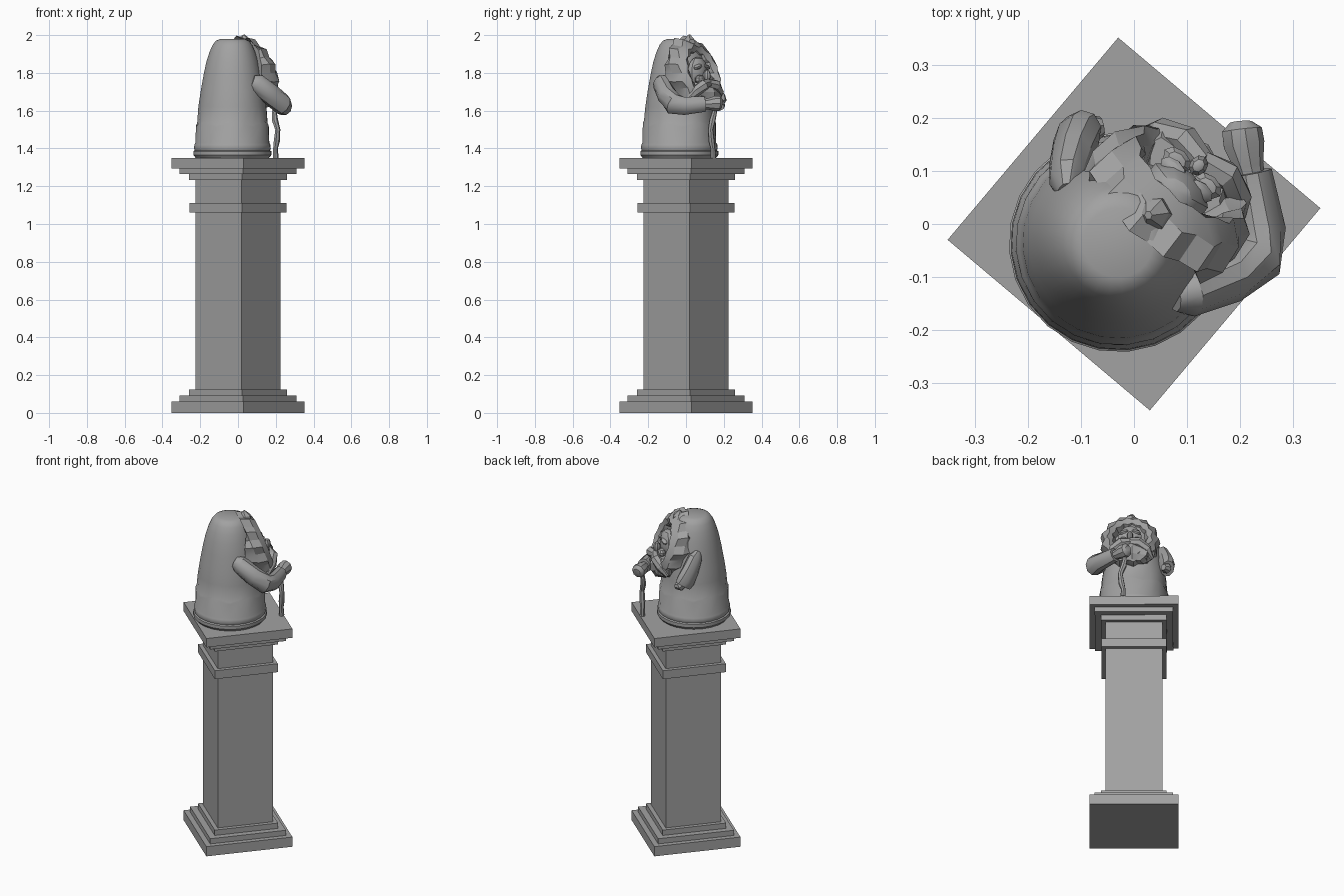
import bpy, bmesh, math
from mathutils import Vector, Matrix

if "Cube" in bpy.data.objects:
    bpy.data.objects.remove(bpy.data.objects["Cube"])

TURN = math.radians(-40.15)          # whole statue is turned on its spot
C, S = math.cos(TURN), math.sin(TURN)

stone = bpy.data.materials.new("grey stone")
stone.diffuse_color = (0.36, 0.36, 0.36, 1)
stone.use_nodes = True
stone.node_tree.nodes["Principled BSDF"].inputs["Base Color"].default_value = stone.diffuse_color


def L(u, v, z):
    """Statue frame (u = its right, v = forward) to world."""
    return Vector((C * u - S * v, S * u + C * v, z))


def finish(name, bm, angle=None):
    bmesh.ops.recalc_face_normals(bm, faces=bm.faces)
    me = bpy.data.meshes.new(name)
    bm.to_mesh(me)
    bm.free()
    ob = bpy.data.objects.new(name, me)
    bpy.context.collection.objects.link(ob)
    me.materials.append(stone)
    if angle:
        bpy.ops.object.select_all(action='DESELECT')
        ob.select_set(True)
        bpy.context.view_layer.objects.active = ob
        bpy.ops.object.shade_smooth_by_angle(angle=math.radians(angle))
    return ob


def loft(name, rings, angle=None, caps=(True, True)):
    """Skin a list of equally long closed rings of points."""
    bm = bmesh.new()
    vs = [[bm.verts.new(p) for p in r] for r in rings]
    n = len(rings[0])
    for a, b in zip(vs, vs[1:]):
        for i in range(n):
            j = (i + 1) % n
            bm.faces.new((a[i], a[j], b[j], b[i]))
    if caps[0]:
        bm.faces.new(vs[0])
    if caps[1]:
        bm.faces.new(vs[-1])
    return finish(name, bm, angle)


def tube(name, path, radii, n=10, angle=40, squash=1.0):
    """Round limb along a path, squash scales it sideways."""
    pts = [Vector(p) for p in path]
    rings = []
    for i, p in enumerate(pts):
        d = (pts[min(i + 1, len(pts) - 1)] - pts[max(i - 1, 0)]).normalized()
        up = Vector((0, 0, 1)) if abs(d.z) < 0.9 else Vector((0, 1, 0))
        side = d.cross(up).normalized()
        top = side.cross(d)
        rings.append([p + radii[i] * (side * squash * math.cos(t) + top * math.sin(t))
                      for t in (2 * math.pi * k / n for k in range(n))])
    return loft(name, rings, angle)


def blob(name, centre, size, seg=10, rows=7, tilt=0.0, angle=30):
    """Ellipsoid in the statue frame, size along u, v, z."""
    bm = bmesh.new()
    bmesh.ops.create_uvsphere(bm, u_segments=seg, v_segments=rows, radius=1)
    rot = Matrix.Rotation(tilt, 3, 'Y')
    for v in bm.verts:
        q = rot @ Vector((v.co.x * size[0], v.co.y * size[1], v.co.z * size[2]))
        v.co = L(*(q + Vector(centre)))
    return finish(name, bm, angle)


# Stepped square pedestal: half width, bottom, top
slabs = [("plinth", 0.25, 0, 0.06), ("lower_step", 0.22, 0.06, 0.092),
         ("upper_step", 0.184, 0.092, 0.125), ("shaft", 0.16, 0.125, 1.232),
         ("collar", 0.183, 1.06, 1.112), ("lower_cornice", 0.184, 1.232, 1.265),
         ("upper_cornice", 0.22, 1.265, 1.295), ("top_slab", 0.25, 1.295, 1.35)]
for name, h, z0, z1 in slabs:
    loft(name, [[L(a * h, b * h, z) for a, b in ((-1, -1), (1, -1), (1, 1), (-1, 1))]
                for z in (z0, z1)])

# Bell-shaped robe: radius, height, waviness of the ring
profile = [(0.195, 1.35, 0), (0.207, 1.365, 0), (0.207, 1.385, 0), (0.200, 1.39, 0),
           (0.204, 1.40, 0), (0.202, 1.42, 0), (0.196, 1.43, 0), (0.194, 1.525, 1),
           (0.188, 1.535, 1), (0.181, 1.62, 0), (0.169, 1.70, 0), (0.153, 1.79, 0),
           (0.138, 1.86, 0), (0.122, 1.91, 0), (0.105, 1.948, 0), (0.088, 1.97, 0),
           (0.066, 1.979, 0)]
N = 24
loft("robe", [[L(r * math.cos(t), r * math.sin(t) - 0.046, z + w * 0.012 * math.sin(6 * t))
               for t in (2 * math.pi * k / N for k in range(N))]
              for r, z, w in profile], 35)


# Scalloped mane leaning back around a hollow face
def front(z):
    return 0.148 - 0.36 * (z - 1.75)


M = 26
CU, CZ = 0.022, 1.80
# ring scale, depth behind the front plane (None = back edge), scallop depth
mane = [(0.62, None, 0.0), (0.90, None, 0.03), (1.0, -0.075, 0.045), (0.94, -0.02, 0.06),
        (0.76, 0.012, -0.05), (0.60, -0.005, 0.05), (0.50, -0.045, 0.04), (0.25, -0.045, 0)]
rings = []
for sc, dep, wave in mane:
    ring = []
    for k in range(M):
        t = 2 * math.pi * k / M
        r = sc * (1 + wave * (1 if k % 2 else -1))
        u = CU + 0.163 * r * math.cos(t)
        z = CZ + 0.19 * r * math.sin(t)
        v = (0.035 - 1.9 * (u - CU) ** 2) if dep is None else front(z) + dep
        ring.append(L(u, v, z))
    rings.append(ring)
loft("mane", rings, 25)
# Peaked tuft on top of the mane
tube("mane_tuft", [L(0.02, 0.03, 1.93), L(0.015, 0.04, 1.975), L(0.01, 0.03, 2.0)],
     [0.05, 0.03, 0.008], 6, 20)

# Face: forehead, brows, cheeks, nose
blob("face", (CU, 0.10, 1.80), (0.07, 0.045, 0.085))
for side, label in ((-1, "left"), (1, "right")):
    blob(label + "_brow", (CU + side * 0.033, 0.128, 1.832), (0.03, 0.018, 0.014),
         8, 5, side * 0.3)
    blob(label + "_cheek", (CU + side * 0.038, 0.145, 1.765), (0.032, 0.022, 0.024), 8, 5)
    # drooping moustache halves
    tube(label + "_moustache", [L(CU, 0.172, 1.745), L(CU + side * 0.05, 0.182, 1.735),
                                L(CU + side * 0.095, 0.165, 1.70),
                                L(CU + side * 0.125, 0.135, 1.655)],
         [0.024, 0.03, 0.028, 0.01], 7, 25)
blob("nose", (CU, 0.163, 1.785), (0.018, 0.022, 0.034), 8, 5)

# Lumpy beard on the chest
B = 16
loft("beard", [[L(CU - 0.012 + w * math.cos(t) * (1 + 0.08 * (-1) ** k),
                  v + d * math.sin(t) * (1 + 0.08 * (-1) ** k), z)
                for k, t in ((k, 2 * math.pi * k / B) for k in range(B))]
               for w, d, v, z in ((0.10, 0.05, 0.12, 1.75), (0.12, 0.07, 0.13, 1.70),
                                  (0.105, 0.07, 0.128, 1.655), (0.06, 0.045, 0.135, 1.625))], 25)

# Right sleeve, bent at the elbow, with its cuff edge
tube("right_sleeve", [(0.075, -0.135, 1.755), (0.10, -0.13, 1.745), (0.18, -0.10, 1.68),
                      (0.232, -0.065, 1.635), (0.242, -0.01, 1.625), (0.222, 0.098, 1.635)],
     [0.035, 0.052, 0.056, 0.058, 0.05, 0.043], 10, 35, 0.9)
# Right hand closing over the cane
tube("right_hand", [(0.222, 0.085, 1.635), (0.216, 0.11, 1.635), (0.207, 0.15, 1.638),
                    (0.203, 0.178, 1.638), (0.202, 0.192, 1.636)],
     [0.026, 0.029, 0.04, 0.039, 0.022], 9, 35)
# Crooked cane
tube("cane", [(0.20, 0.15, 1.64), (0.192, 0.15, 1.59), (0.195, 0.14, 1.55),
              (0.21, 0.13, 1.50), (0.205, 0.135, 1.44), (0.198, 0.142, 1.40), (0.20, 0.143, 1.35)],
     [0.012, 0.014, 0.017, 0.014, 0.017, 0.013, 0.015], 7, 30)

# Left sleeve, hanging forward and flared at its end
tube("left_sleeve", [(-0.125, 0.06, 1.80), (-0.125, 0.085, 1.775), (-0.118, 0.125, 1.71),
                     (-0.108, 0.16, 1.655), (-0.10, 0.175, 1.63)],
     [0.025, 0.048, 0.055, 0.058, 0.05], 9, 35, 0.75)
# Left hand tucked under the beard
tube("left_hand", [(-0.103, 0.165, 1.645), (-0.085, 0.18, 1.625), (-0.06, 0.185, 1.62)],
     [0.025, 0.03, 0.018], 8, 35)
